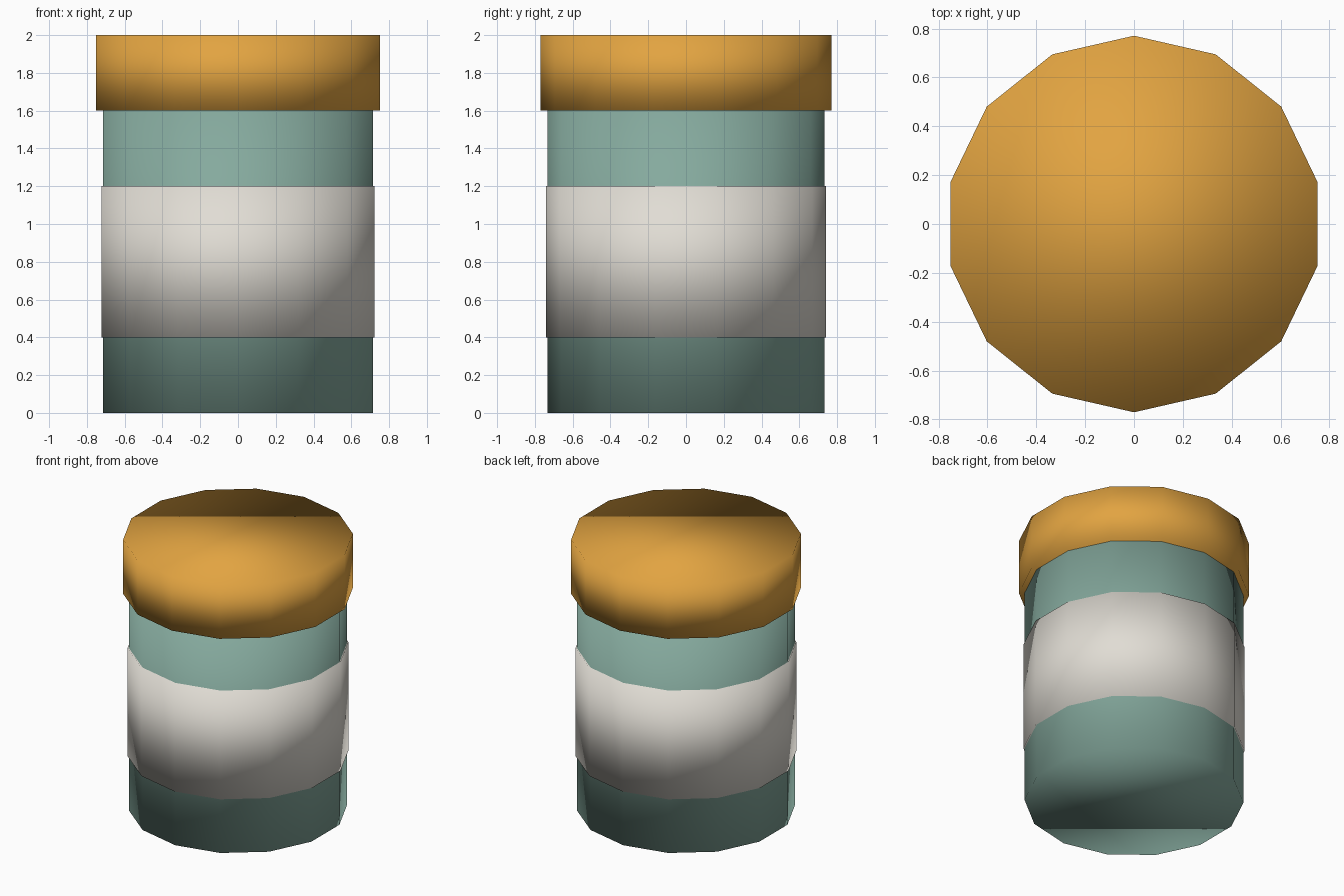
import bpy

if "Cube" in bpy.data.objects:
    bpy.data.objects.remove(bpy.data.objects["Cube"])

SIDES = 14


def material(name, rgb):
    mat = bpy.data.materials.new(name)
    mat.diffuse_color = (*rgb, 1.0)
    mat.use_nodes = True
    mat.node_tree.nodes["Principled BSDF"].inputs["Base Color"].default_value = mat.diffuse_color
    return mat


def drum(name, radius, bottom, top, mat):
    """Closed, smoothly shaded prism with a corner on the y axis."""
    bpy.ops.mesh.primitive_cylinder_add(
        vertices=SIDES, radius=radius, depth=top - bottom,
        end_fill_type='NGON', location=(0, 0, (bottom + top) / 2))
    obj = bpy.context.object
    obj.name = name
    obj.data.materials.append(mat)
    bpy.ops.object.shade_smooth()
    return obj


teal = material("teal", (0.235, 0.40, 0.34))
cream = material("cream", (0.75, 0.72, 0.66))
amber = material("amber", (0.76, 0.37, 0.053))

# bottle body, wrap-around label and lid
drum("bottle_body", 0.733, 0.0, 1.6, teal)
drum("label_band", 0.741, 0.4, 1.2, cream)
drum("lid", 0.771, 1.6, 2.0, amber)
